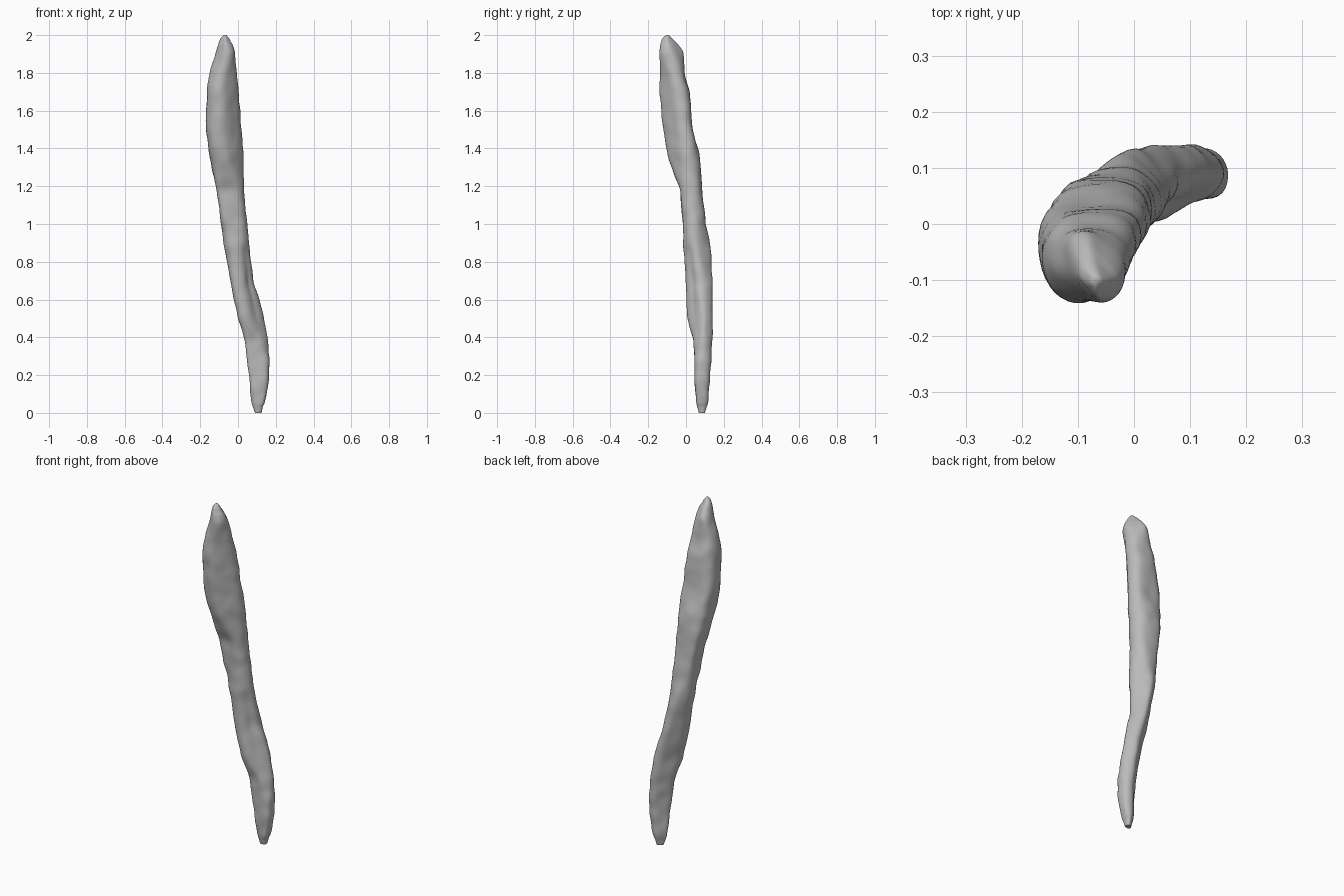
import bpy
import bmesh
import math
from mathutils import Vector, noise

cube = bpy.data.objects.get("Cube")
if cube:
    bpy.data.objects.remove(cube, do_unlink=True)

# Width profiles in thousandths: height, left/right limits, front/back limits
AXIS_LIMITS = [
    (0, 90, 125, 68, 100),
    (50, 72, 135, 55, 115),
    (100, 66, 156, 50, 120),
    (280, 50, 168, 45, 134),
    (380, 36, 158, 38, 140),
    (500, 0, 140, 5, 140),
    (620, -25, 107, 0, 140),
    (680, -36, 83, 0, 140),
    (900, -76, 58, -15, 130),
    (1000, -90, 50, -16, 103),
    (1190, -115, 30, -33, 84),
    (1350, -150, 29, -95, 75),
    (1500, -170, 19, -122, 35),
    (1700, -165, 4, -140, 20),
    (1800, -150, -6, -136, -10),
    (1920, -117, -20, -140, -12),
    (1980, -95, -45, -128, -70),
    (2000, -75, -62, -106, -92),
]
# The same limits measured along the two diagonals
DIAGONAL_LIMITS = [
    (0, 115, 155, -35, -5),
    (100, 100, 185, -70, 5),
    (280, 65, 195, -75, 15),
    (500, 10, 170, -35, 45),
    (700, -20, 125, -20, 80),
    (900, -40, 85, -25, 110),
    (1250, -125, 55, -25, 140),
    (1500, -185, 30, -35, 135),
    (1750, -185, -15, -45, 95),
    (1900, -150, -60, -70, 70),
    (2000, -130, -110, -30, 0),
]
RINGS, SIDES = 120, 40
SHARPNESS = 7


def limits_at(profile, height):
    """Interpolate a profile row, averaging nearby heights to soften the joints."""
    total = [0.0] * 4
    samples = [height + offset for offset in (-20, -10, 0, 10, 20)]
    if height < 40 or height > 1960:
        samples = [height]
    for sample in samples:
        for low, high in zip(profile, profile[1:]):
            if low[0] <= sample <= high[0]:
                blend = (sample - low[0]) / (high[0] - low[0])
                for i in range(4):
                    total[i] += low[i + 1] + blend * (high[i + 1] - low[i + 1])
                break
    return [value / len(samples) / 1000 for value in total]


def fit(values, low, high):
    """Stretch a list of coordinates so that it spans low to high."""
    start, span = min(values), max(values) - min(values)
    return [low + (value - start) / span * (high - low) for value in values]


def section(height):
    """Rounded outline that touches the eight limits at one height."""
    left, right, front, back = limits_at(AXIS_LIMITS, height)
    near, far, inner, outer = limits_at(DIAGONAL_LIMITS, height)
    centre = Vector(((left + right) / 2, (front + back) / 2))
    reach = [right, far, back, outer, -left, -near, -front, -inner]
    directions = []
    for k, limit in enumerate(reach):
        angle = k * math.pi / 4
        normal = Vector((math.cos(angle), math.sin(angle)))
        directions.append((normal, max(limit - centre.dot(normal), 0.006)))
    # Shallow groove along the front left side of the middle
    groove = 0.16 * max(0.0, 1 - abs(height - 720) / 300)
    points = []
    for s in range(SIDES):
        angle = s * math.tau / SIDES
        ray = Vector((math.cos(angle), math.sin(angle)))
        power = sum((max(ray.dot(normal), 0) / limit) ** SHARPNESS
                    for normal, limit in directions)
        radius = power ** (-1 / SHARPNESS)
        facing = max(0.0, math.cos(angle + math.pi / 4))
        radius *= 1 - groove * facing ** 12
        points.append(centre + ray * radius)
    xs = fit([p.x for p in points], left, right)
    ys = fit([p.y for p in points], front, back)
    return centre, list(zip(xs, ys))


# Long, bent, lumpy body lofted from the sections
bm = bmesh.new()
rings = []
for r in range(RINGS + 1):
    height = 1000 * (1 - math.cos(math.pi * r / RINGS))
    height = 0.5 * height + 1000 * r / RINGS
    centre, outline = section(height)
    ring = []
    for x, y in outline:
        place = Vector((x, y, height / 1000))
        outward = Vector((x - centre.x, y - centre.y, 0)).normalized()
        lump = noise.noise(place * 14) * 0.005
        if height < 40 or height > 1960:
            lump = 0
        ring.append(bm.verts.new(place + outward * lump))
    rings.append(ring)
for lower, upper in zip(rings, rings[1:]):
    for s in range(SIDES):
        t = (s + 1) % SIDES
        bm.faces.new((lower[s], lower[t], upper[t], upper[s]))
bm.faces.new(list(reversed(rings[0])))
bm.faces.new(rings[-1])
bmesh.ops.recalc_face_normals(bm, faces=bm.faces)

mesh = bpy.data.meshes.new("bent_stick")
bm.to_mesh(mesh)
bm.free()
stick = bpy.data.objects.new("bent_stick", mesh)
bpy.context.collection.objects.link(stick)

# Plain grey surface
grey = bpy.data.materials.new("plain_grey")
grey.use_nodes = True
colour = (0.5, 0.5, 0.5, 1)
grey.diffuse_color = colour
grey.node_tree.nodes["Principled BSDF"].inputs["Base Color"].default_value = colour
mesh.materials.append(grey)

bpy.context.view_layer.objects.active = stick
stick.select_set(True)
bpy.ops.object.shade_smooth_by_angle(angle=math.radians(60))
